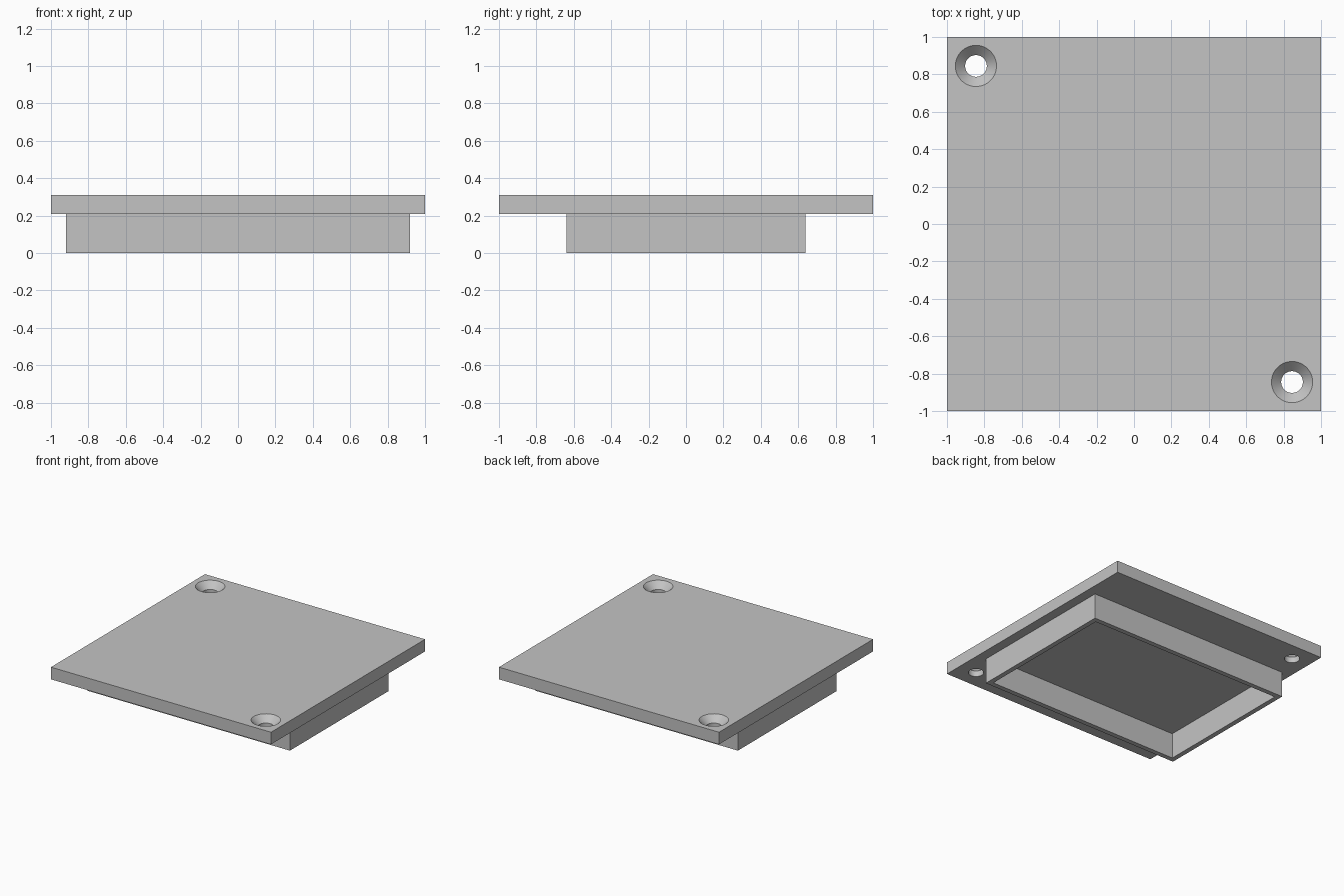
import bpy, bmesh, math

default = bpy.data.objects.get("Cube")
if default:
    bpy.data.objects.remove(default, do_unlink=True)

PLATE_BOTTOM, PLATE_TOP = 0.21, 0.31
HOLE_POS, HOLE_R, SINK_R = 0.845, 0.058, 0.11

grey = bpy.data.materials.new("plain_grey")
grey.use_nodes = True
colour = (0.55, 0.55, 0.55, 1)
grey.diffuse_color = colour
grey.node_tree.nodes["Principled BSDF"].inputs["Base Color"].default_value = colour


def finish(name, bm):
    mesh = bpy.data.meshes.new(name)
    bm.to_mesh(mesh)
    bm.free()
    mesh.materials.append(grey)
    obj = bpy.data.objects.new(name, mesh)
    bpy.context.collection.objects.link(obj)
    return obj


def box(bm, half_x, half_y, z0, z1):
    verts = bmesh.ops.create_cube(bm, size=2)["verts"]
    for v in verts:
        v.co = (v.co.x * half_x, v.co.y * half_y, z1 if v.co.z > 0 else z0)


def activate(obj):
    bpy.ops.object.select_all(action='DESELECT')
    obj.select_set(True)
    bpy.context.view_layer.objects.active = obj


def countersink_cutter(name, x, y):
    """Lathed screw-hole shape: straight bore opening into a 45 degree cone."""
    over = 0.02
    depth = SINK_R - HOLE_R
    profile = [(0, PLATE_BOTTOM - over), (HOLE_R, PLATE_BOTTOM - over),
               (HOLE_R, PLATE_TOP - depth), (SINK_R + over, PLATE_TOP + over),
               (0, PLATE_TOP + over)]
    bm = bmesh.new()
    verts = [bm.verts.new((x + r, y, z)) for r, z in profile]
    edges = [bm.edges.new(pair) for pair in zip(verts, verts[1:])]
    bmesh.ops.spin(bm, geom=verts + edges, cent=(x, y, 0), axis=(0, 0, 1),
                   angle=math.tau, steps=64)
    bmesh.ops.remove_doubles(bm, verts=bm.verts, dist=0.0005)
    bmesh.ops.recalc_face_normals(bm, faces=bm.faces)
    cutter = finish(name, bm)
    cutter.hide_render = True
    return cutter


# Square cover plate
bm = bmesh.new()
box(bm, 1, 1, PLATE_BOTTOM, PLATE_TOP)
plate = finish("cover_plate", bm)

# Countersunk screw holes in two opposite corners
for side in (-1, 1):
    cutter = countersink_cutter("hole_cutter", side * HOLE_POS, -side * HOLE_POS)
    cut = plate.modifiers.new("screw_hole", 'BOOLEAN')
    cut.operation = 'DIFFERENCE'
    cut.solver = 'EXACT'
    cut.object = cutter
    activate(plate)
    bpy.ops.object.modifier_apply(modifier=cut.name)
    bpy.data.objects.remove(cutter, do_unlink=True)
activate(plate)
bpy.ops.object.shade_smooth_by_angle(angle=math.radians(30))

# Rectangular locating rim under the plate, open at the bottom
bm = bmesh.new()
box(bm, 0.92, 0.64, 0, PLATE_BOTTOM)
bm.normal_update()
caps = [f for f in bm.faces if abs(f.normal.z) > 0.5]
bmesh.ops.delete(bm, geom=caps, context='FACES_ONLY')
rim = finish("locating_rim", bm)
wall = rim.modifiers.new("wall", 'SOLIDIFY')
wall.thickness = 0.04
wall.offset = -1
wall.use_even_offset = True
activate(rim)
bpy.ops.object.modifier_apply(modifier=wall.name)
